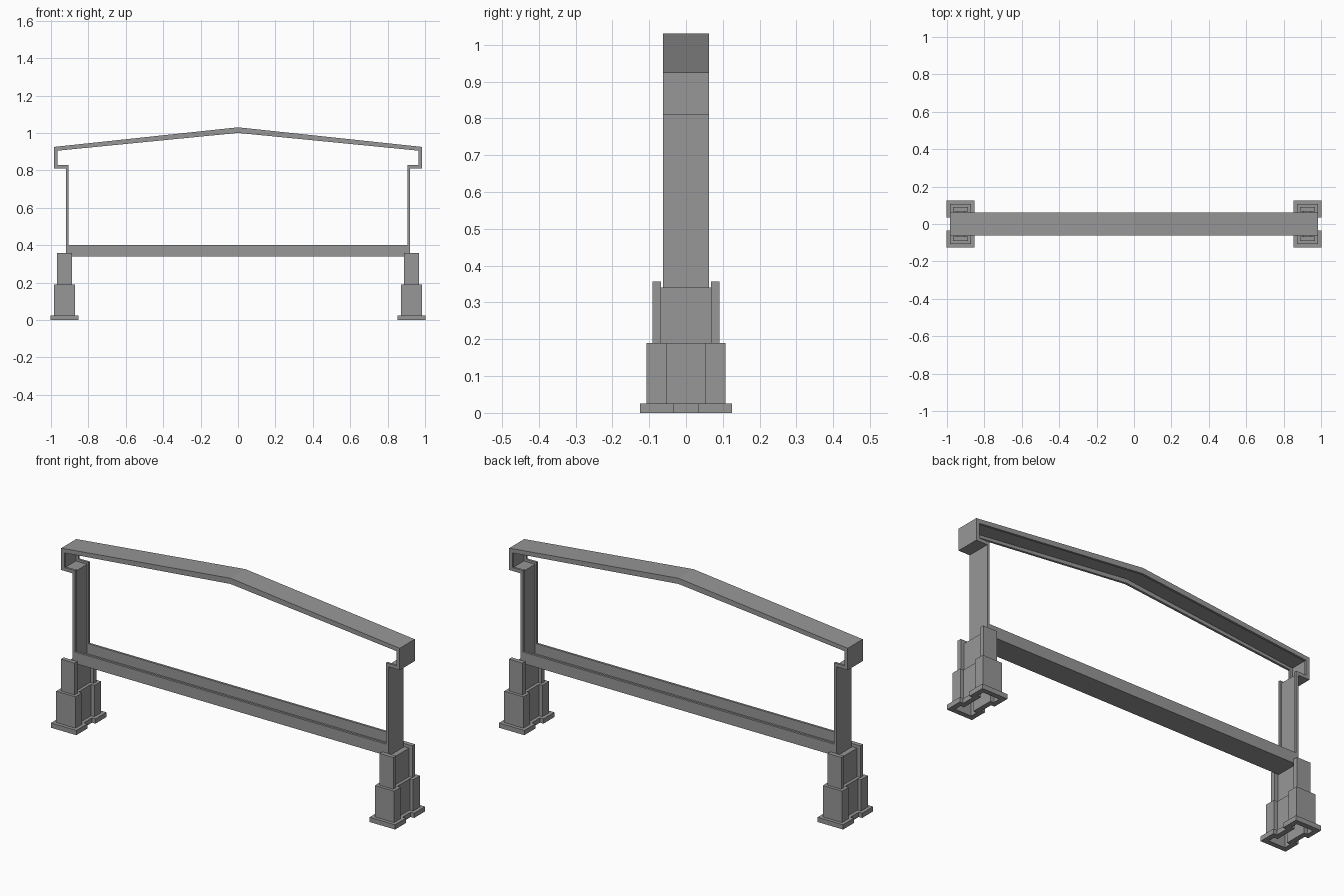
import bpy, bmesh

cube = bpy.data.objects.get("Cube")
if cube:
    bpy.data.objects.remove(cube, do_unlink=True)

grey = bpy.data.materials.new("concrete_grey")
grey.use_nodes = True
colour = (0.31, 0.31, 0.31, 1)
grey.diffuse_color = colour
grey.node_tree.nodes["Principled BSDF"].inputs["Base Color"].default_value = colour


def loft(name, loops, closed=False):
    """Bridge successive point loops; either join last to first or cap both ends."""
    bm = bmesh.new()
    rows = [[bm.verts.new(p) for p in loop] for loop in loops]
    pairs = list(zip(rows, rows[1:]))
    if closed:
        pairs.append((rows[-1], rows[0]))
    else:
        bm.faces.new(rows[0])
        bm.faces.new(rows[-1])
    n = len(rows[0])
    for a, b in pairs:
        for i in range(n):
            j = (i + 1) % n
            bm.faces.new((a[i], a[j], b[j], b[i]))
    bmesh.ops.recalc_face_normals(bm, faces=bm.faces)
    mesh = bpy.data.meshes.new(name)
    bm.to_mesh(mesh)
    bm.free()
    mesh.materials.append(grey)
    obj = bpy.data.objects.new(name, mesh)
    bpy.context.collection.objects.link(obj)
    return obj


def mirrored(half):
    return half + [(-x, z) for x, z in reversed(half) if x > 0]


# Gabled frame: a channel section, open inward, swept round the outline
outer = mirrored([(0, 1.03), (.985, .925), (.985, .81), (.92, .81), (.92, .34)])
rim = mirrored([(0, 1.0), (.965, .905), (.965, .828), (.906, .828), (.906, .40)])
web = mirrored([(0, 1.022), (.979, .918), (.979, .816), (.914, .816), (.914, .346)])
edge, inside = .0625, .0505
section = [(outer, -edge), (outer, edge), (rim, edge), (rim, inside),
           (web, inside), (web, -inside), (rim, -inside), (rim, -edge)]
loft("gabled_frame", [[(x, y, z) for x, z in pts] for pts, y in section], closed=True)


def h_loop(cx, grow, z):
    """H-shaped leg section, grown outward from the upper leg size."""
    wide, narrow = .04 + grow, .02 + grow
    deep, notch = .091 + grow, .068 - grow
    quarter = [(wide, -deep), (wide, -notch), (narrow, -notch)]
    right = quarter + [(x, -y) for x, y in reversed(quarter)]
    pts = right + [(-x, -y) for x, y in right]
    return [(cx + x, y, z) for x, y in pts]


# Stepped legs, hollow underneath, with cheeks that hold the beam
for side, label in ((1, "left"), (-1, "right")):
    cx = side * .9275
    steps = [(.008, .17), (.008, 0), (.034, 0), (.034, .025), (.016, .025),
             (.016, .19), (0, .19), (0, .34)]
    loft(label + "_leg", [h_loop(cx, g, z) for g, z in steps])
    for face, end in ((-1, "front"), (1, "back")):
        corners = [(-.04, .068), (.04, .068), (.04, .091), (-.04, .091)]
        loft(f"{label}_{end}_cheek",
             [[(cx + x, face * y, z) for x, y in corners] for z in (.34, .357)])
